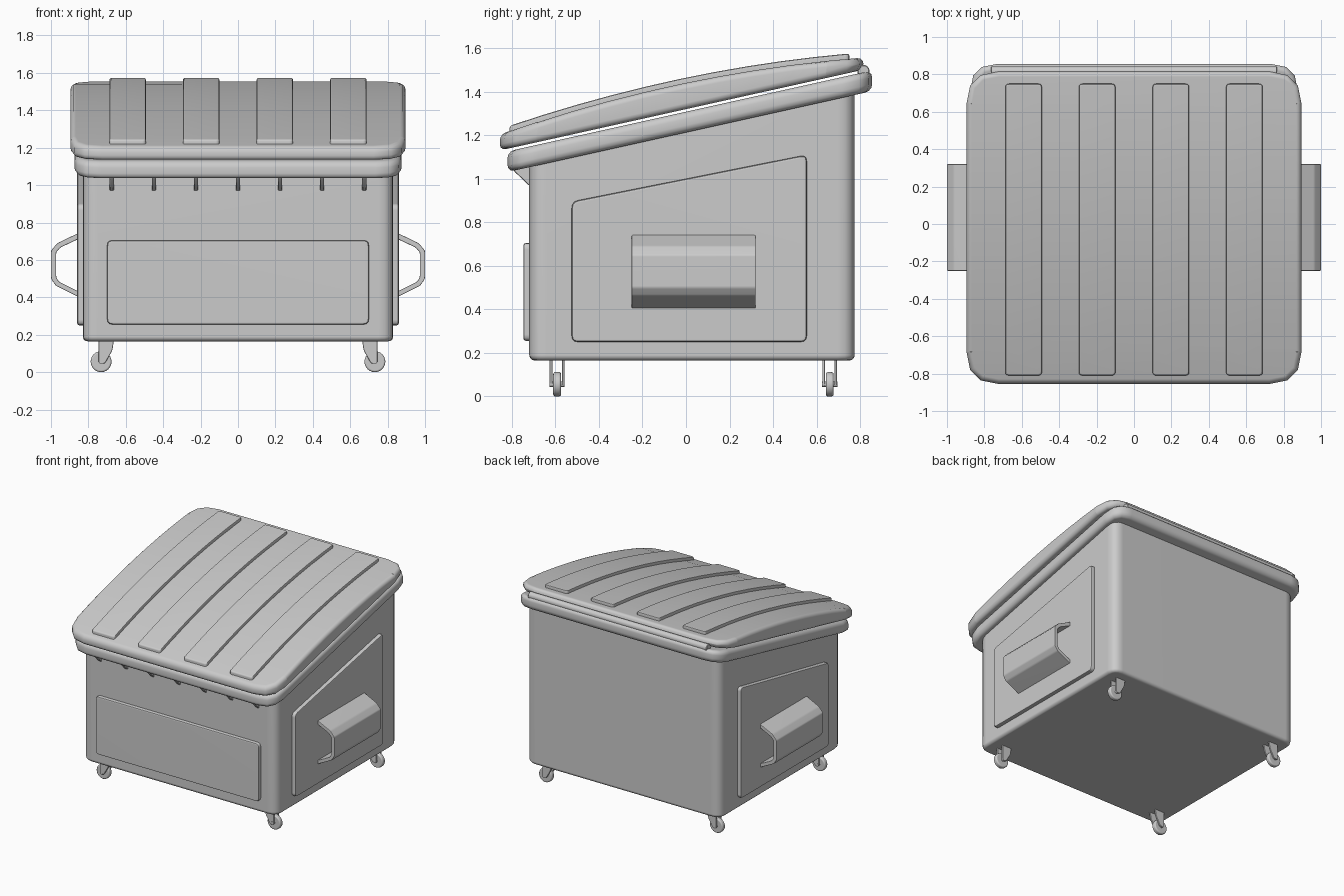
import bpy, bmesh, math
from mathutils import Vector

if "Cube" in bpy.data.objects:
    bpy.data.objects.remove(bpy.data.objects["Cube"])


def rounded(pts, r, segs=3):
    """Round the corners of a polygon."""
    out = []
    for i, p in enumerate(pts):
        p, a, b = Vector(p), Vector(pts[i - 1]), Vector(pts[(i + 1) % len(pts)])
        p0, p1 = p + (a - p).normalized() * r, p + (b - p).normalized() * r
        for k in range(segs + 1):
            t = k / segs
            out.append(p0 * (1 - t) ** 2 + p * 2 * t * (1 - t) + p1 * t * t)
    return out


def rect(x0, x1, y0, y1):
    return [(x0, y0), (x1, y0), (x1, y1), (x0, y1)]


def prism(name, pts, axis, lo, hi, bevel=0.0, segs=3, bottom=None, top=None, cuts=0):
    """Extrude an outline along an axis; bottom/top give z as functions of y."""
    put = {'x': lambda p, h: (h, p[0], p[1]),
           'y': lambda p, h: (p[0], h, p[1]),
           'z': lambda p, h: (p[0], p[1], h)}[axis]
    bm = bmesh.new()
    a = [bm.verts.new(put(p, lo)) for p in pts]
    b = [bm.verts.new(put(p, hi)) for p in pts]
    bm.faces.new(a)
    bm.faces.new(b)
    n = len(pts)
    for i in range(n):
        j = (i + 1) % n
        bm.faces.new((a[i], a[j], b[j], b[i]))
    # slices that let the top follow a curve
    ys = [v.co.y for v in bm.verts]
    y0, y1 = min(ys), max(ys)
    for k in range(1, cuts):
        bmesh.ops.bisect_plane(bm, geom=bm.verts[:] + bm.edges[:] + bm.faces[:],
                               plane_co=(0, y0 + (y1 - y0) * k / cuts, 0), plane_no=(0, 1, 0))
    mid = (lo + hi) / 2
    for v in bm.verts:
        if v.co.z > mid and top:
            v.co.z = top(v.co.y)
        elif v.co.z <= mid and bottom:
            v.co.z = bottom(v.co.y)
    bmesh.ops.recalc_face_normals(bm, faces=bm.faces)
    if bevel:
        sharp = [e for e in bm.edges if e.calc_face_angle(0) > math.radians(40)]
        bmesh.ops.bevel(bm, geom=sharp, offset=bevel, segments=segs, profile=0.5,
                        affect='EDGES', clamp_overlap=True)
    me = bpy.data.meshes.new(name)
    bm.to_mesh(me)
    bm.free()
    ob = bpy.data.objects.new(name, me)
    bpy.context.collection.objects.link(ob)
    bpy.ops.object.select_all(action='DESELECT')
    ob.select_set(True)
    bpy.context.view_layer.objects.active = ob
    bpy.ops.object.shade_smooth_by_angle(angle=math.radians(40))
    wn = ob.modifiers.new("weighted", 'WEIGHTED_NORMAL')
    wn.keep_sharp = True
    return ob


def circle(cx, cz, r, n=24):
    return [(cx + r * math.cos(2 * math.pi * i / n), cz + r * math.sin(2 * math.pi * i / n))
            for i in range(n)]


def rim_z(y):
    return 1.035 + 0.222 * (y + 0.8)


def lid_z(y):
    return 1.44 + 0.208 * y - 0.0804 * y * y


# Container body with sloped top
prism("body", rounded(rect(-0.83, 0.83, -0.72, 0.775), 0.08, 4), 'z', 0.165, 1.0, 0.025,
      top=lambda y: rim_z(y) + 0.06)

# Rim around the opening
prism("rim", rounded(rect(-0.875, 0.875, -0.82, 0.855), 0.14), 'z', 0, 1, 0.032,
      bottom=rim_z, top=lambda y: rim_z(y) + 0.095)

# Curved lid and its raised ribs
prism("lid", rounded(rect(-0.895, 0.895, -0.855, 0.815), 0.17), 'z', 0, 1, 0.028,
      bottom=lambda y: rim_z(y) + 0.107, top=lid_z, cuts=10)
for i, x in enumerate((-0.59, -0.197, 0.197, 0.59)):
    prism(f"lid_rib_{i + 1}", rounded(rect(x - 0.098, x + 0.098, -0.81, 0.75), 0.02), 'z', 0, 1,
          0.01, 2, bottom=lambda y: lid_z(y) - 0.03, top=lambda y: lid_z(y) + 0.024, cuts=10)

# Hinge rod along the back
prism("hinge_rod", circle(0.815, 1.495, 0.028, 16), 'x', -0.765, 0.765, 0.004, 1)

# Front panel
prism("front_panel", rounded(rect(-0.70, 0.70, 0.255, 0.705), 0.03), 'y', -0.747, -0.70, 0.012, 2)

# Gussets under the front of the rim
for i in range(7):
    x = (i - 3) * 0.225
    prism(f"rim_gusset_{i + 1}", [(-0.70, 0.965), (-0.725, 0.972), (-0.79, 1.035), (-0.79, 1.06),
                                  (-0.70, 1.06)], 'x', x - 0.011, x + 0.011, 0.003, 1)

for s, side in ((-1, "left"), (1, "right")):
    # Side panel following the slope of the lid
    panel = [(-0.525, 0.25), (0.555, 0.25), (0.555, 1.11), (-0.525, 0.895)]
    prism(f"{side}_panel", rounded(panel, 0.03), 'x', *sorted((s * 0.80, s * 0.86)), 0.012, 2)

    # Bent plate handle
    outer = [(0.84, 0.75), (0.965, 0.69), (1.0, 0.65), (1.0, 0.50), (0.975, 0.463), (0.84, 0.395)]
    inner = [(0.84, 0.425), (0.958, 0.484), (0.972, 0.508), (0.972, 0.642), (0.95, 0.666),
             (0.84, 0.718)]
    prism(f"{side}_handle", [(s * x, z) for x, z in rounded(outer + inner, 0.008, 2)], 'y',
          -0.25, 0.32, 0.005, 2)

    # Casters: wheel, axle and two fork plates
    for y, end in ((-0.592, "front"), (0.66, "back")):
        tag = f"{end}_{side}"
        cx = s * 0.732
        prism(f"{tag}_wheel", circle(cx, 0.056, 0.056), 'y', y - 0.018, y + 0.018, 0.01)
        prism(f"{tag}_axle", circle(cx, 0.056, 0.012, 12), 'y', y - 0.035, y + 0.035)
        fork = [(0.662, 0.18), (0.672, 0.115), (0.712, 0.045), (0.745, 0.045), (0.745, 0.18)]
        for d in (-1, 1):
            c = y + d * 0.028
            prism(f"{tag}_fork", [(s * x, z) for x, z in rounded(fork, 0.01, 2)], 'y',
                  c - 0.006, c + 0.006, 0.002, 1)
